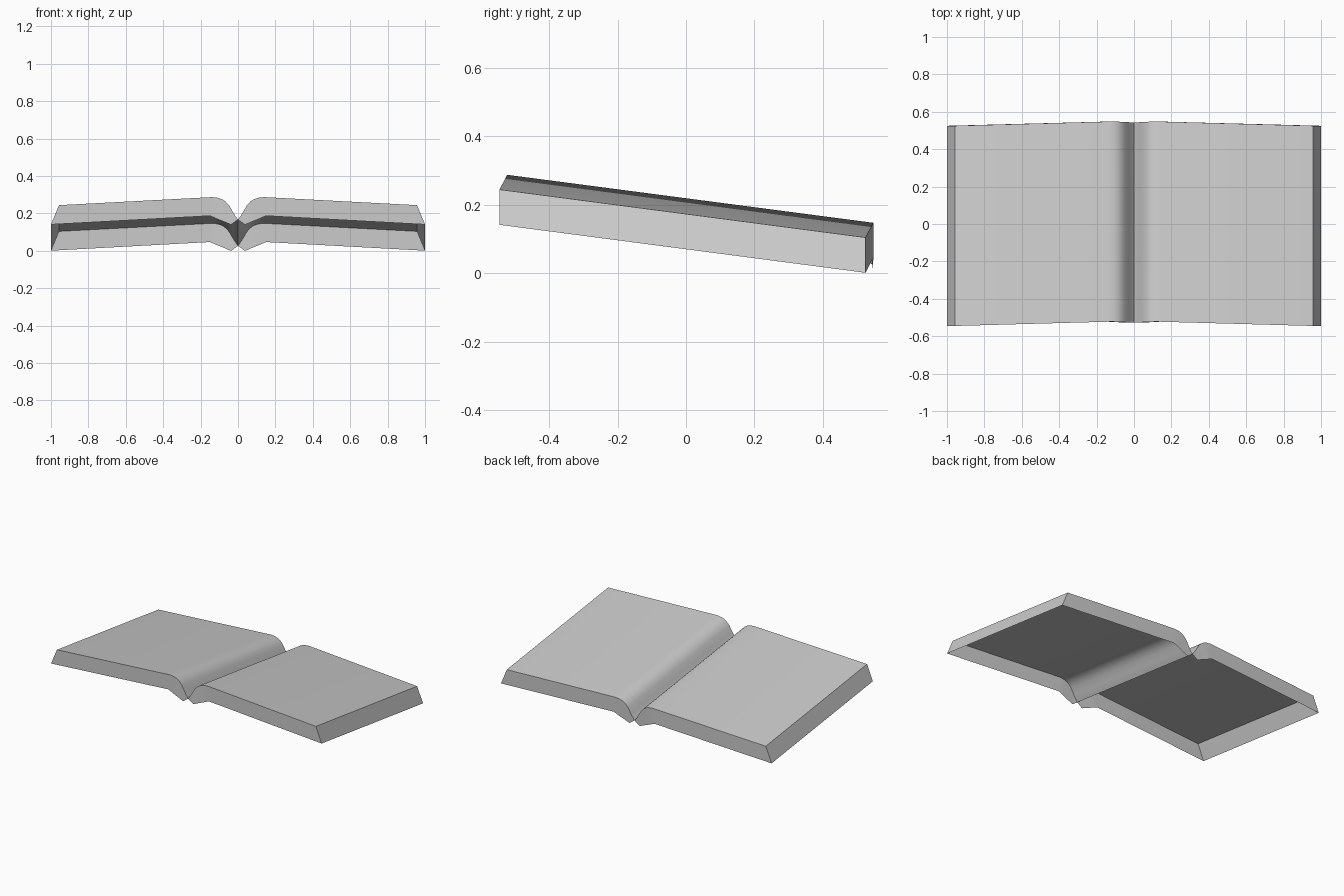
import bpy, bmesh, math

if "Cube" in bpy.data.objects:
    bpy.data.objects.remove(bpy.data.objects["Cube"])

# Cross-section stations from gutter to outer edge, measured at the front end:
# (top x, top z, bottom x, bottom z, shift in y)
STATIONS = [
    (0.000, 0.170, 0.037, 0.143, 0.008),
    (0.014, 0.189, 0.052, 0.149, 0.008),
    (0.027, 0.210, 0.068, 0.156, 0.009),
    (0.048, 0.246, 0.088, 0.164, 0.010),
    (0.065, 0.265, 0.106, 0.171, 0.011),
    (0.085, 0.279, 0.122, 0.178, 0.012),
    (0.110, 0.287, 0.136, 0.184, 0.0125),
    (0.140, 0.290, 0.150, 0.190, 0.0125),
    (0.957, 0.247, 1.000, 0.144, -0.010),
]
HALF_LENGTH = 0.535
SLOPE = 0.131

bm = bmesh.new()


def end_rows(y_end):
    """Top and bottom vertex rows at one end of the sloping page block."""
    top, low = [], []
    for xt, zt, xb, zb, shift in STATIONS:
        y = y_end + shift
        drop = SLOPE * (y_end + HALF_LENGTH)
        top.append(bm.verts.new((xt, y, zt - drop)))
        low.append(bm.verts.new((xb, y, zb - drop)))
    return top, low


front_top, front_low = end_rows(-HALF_LENGTH)
back_top, back_low = end_rows(HALF_LENGTH)

# Page surface and the two end walls; the underside stays open
for i in range(len(STATIONS) - 1):
    j = i + 1
    bm.faces.new((front_top[i], front_top[j], back_top[j], back_top[i]))
    bm.faces.new((front_low[i], front_low[j], front_top[j], front_top[i]))
    bm.faces.new((back_top[i], back_top[j], back_low[j], back_low[i]))

# Slanted outer side wall
bm.faces.new((front_top[-1], front_low[-1], back_low[-1], back_top[-1]))

# Rest the lowest point on the ground
lowest = min(v.co.z for v in bm.verts)
bmesh.ops.translate(bm, verts=bm.verts, vec=(0, 0, -lowest))

mesh = bpy.data.meshes.new("open_pages")
bm.to_mesh(mesh)
bm.free()
pages = bpy.data.objects.new("open_pages", mesh)
bpy.context.collection.objects.link(pages)

# Second page by mirroring across the gutter
mirror = pages.modifiers.new("other_page", 'MIRROR')
mirror.use_axis[0] = True
mirror.use_clip = True

bpy.context.view_layer.objects.active = pages
pages.select_set(True)
bpy.ops.object.modifier_apply(modifier="other_page")
bpy.ops.object.shade_smooth_by_angle(angle=math.radians(30))
